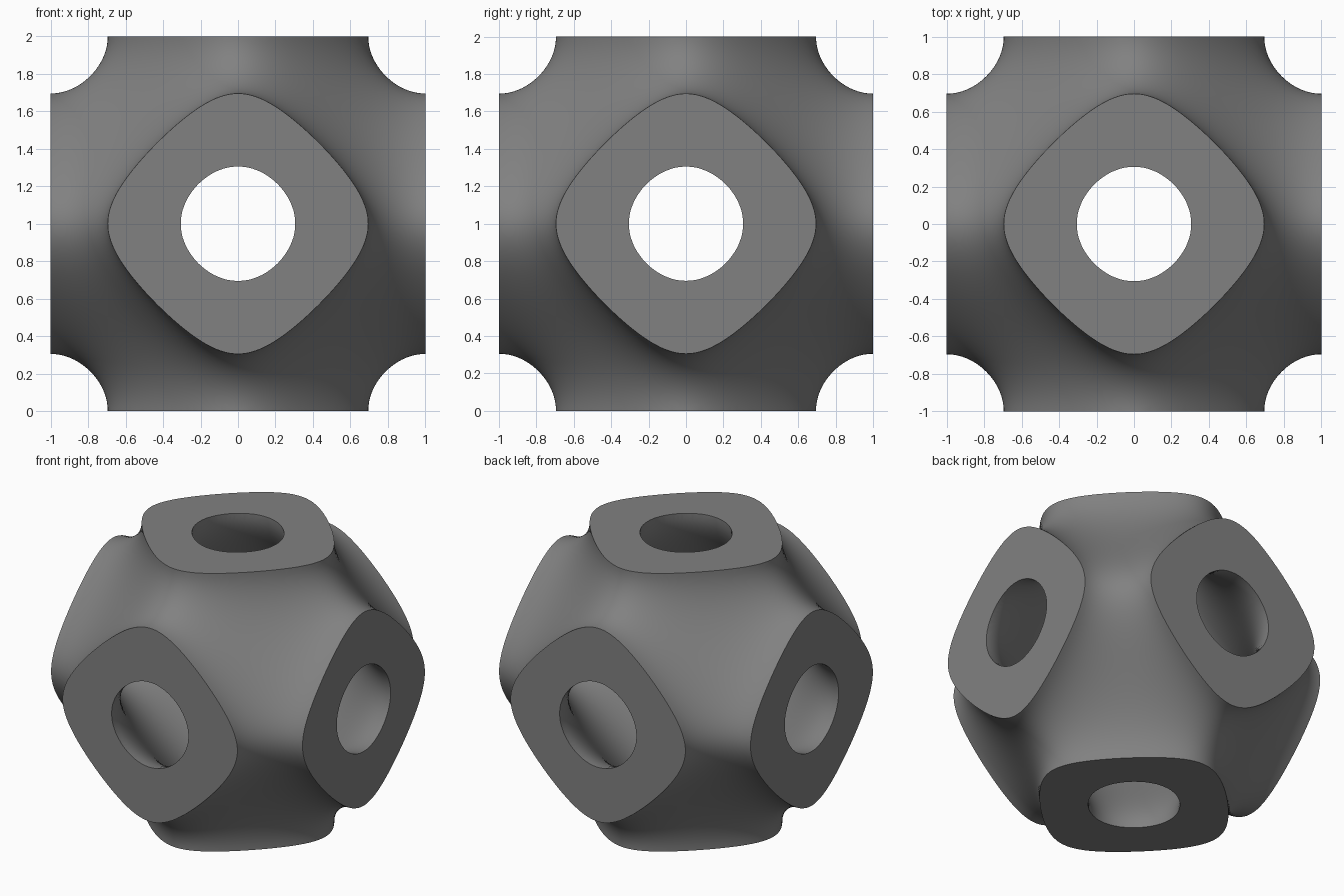
import bpy, bmesh
from math import cos, pi, tan
from mathutils import Vector

LEVEL = 0.575      # half thickness of the wall, as a field value
CUTS = 83          # grid density of each cube side
REACH = 1.3        # how far the necks run before they are trimmed

cube = bpy.data.objects.get("Cube")
if cube:
    bpy.data.objects.remove(cube, do_unlink=True)


def field(p):
    """Triply periodic minimal surface field, continued straight past the cell."""
    return sum(cos(pi * min(abs(c), 1.0)) for c in p)


def project(direction, level):
    """Point on the level surface along a ray from the centre."""
    low, high = 0.0, REACH
    if field(direction * high) > level:
        return direction * high
    for _ in range(22):
        mid = (low + high) / 2
        if field(direction * mid) > level:
            low = mid
        else:
            high = mid
    return direction * high


def add_sheet(bm, mesh, level):
    """Gridded cube pushed onto one skin of the wall, appended to bm."""
    sheet = bmesh.new()
    bmesh.ops.create_cube(sheet, size=2)
    bmesh.ops.subdivide_edges(sheet, edges=sheet.edges[:], cuts=CUTS,
                              use_grid_fill=True)
    for v in sheet.verts:
        v.co = project(Vector([tan(c * pi / 4) for c in v.co]), level)
    sheet.to_mesh(mesh)
    sheet.free()
    bm.from_mesh(mesh)


mesh = bpy.data.meshes.new("lattice_cell")
bm = bmesh.new()
add_sheet(bm, mesh, -LEVEL)   # outer skin
add_sheet(bm, mesh, LEVEL)    # inner skin

# Trim the six necks flush and close each one with a flat ring
for axis in range(3):
    for sign in (-1, 1):
        normal = Vector((0, 0, 0))
        normal[axis] = sign
        bmesh.ops.bisect_plane(
            bm, geom=bm.verts[:] + bm.edges[:] + bm.faces[:], dist=1e-5,
            plane_co=normal, plane_no=normal, clear_outer=True)
        rim = [e for e in bm.edges if e.is_boundary
               and all(v.co[axis] * sign > 0.999 for v in e.verts)]
        bmesh.ops.triangle_fill(bm, edges=rim, normal=normal, use_beauty=True)

bmesh.ops.recalc_face_normals(bm, faces=bm.faces[:])
bmesh.ops.translate(bm, verts=bm.verts[:], vec=(0, 0, 1))
bm.to_mesh(mesh)
bm.free()
cell = bpy.data.objects.new("lattice_cell", mesh)
bpy.context.collection.objects.link(cell)

# Single grey material
grey = bpy.data.materials.new("mid_grey")
grey.use_nodes = True
colour = (0.22, 0.22, 0.22, 1)
grey.diffuse_color = colour
grey.node_tree.nodes["Principled BSDF"].inputs["Base Color"].default_value = colour
mesh.materials.append(grey)

# Smooth skins with crisp rims
bpy.ops.object.select_all(action="DESELECT")
cell.select_set(True)
bpy.context.view_layer.objects.active = cell
bpy.ops.object.shade_smooth_by_angle(angle=pi / 4)
